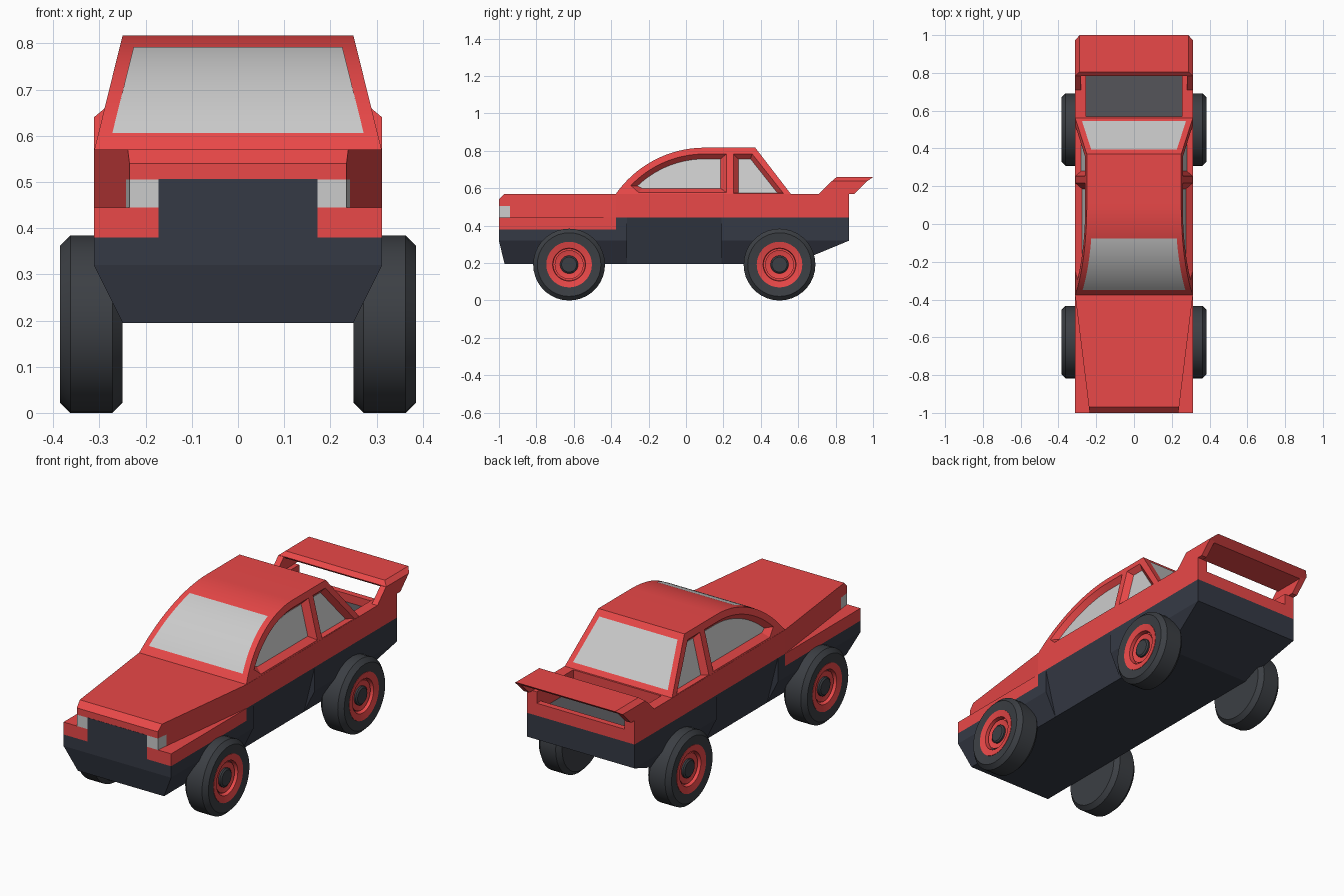
import bpy, bmesh
from math import sin, cos, pi, radians

if "Cube" in bpy.data.objects:
    bpy.data.objects.remove(bpy.data.objects["Cube"])


def material(name, rgb):
    m = bpy.data.materials.new(name)
    m.diffuse_color = (*rgb, 1)
    m.use_nodes = True
    m.node_tree.nodes["Principled BSDF"].inputs["Base Color"].default_value = m.diffuse_color
    return m


RED = material("red_paint", (0.82, 0.065, 0.065))
DARK = material("dark_plastic", (0.036, 0.042, 0.06))
TYRE = material("tyre_rubber", (0.045, 0.05, 0.058))
BED = material("bed_grey", (0.09, 0.09, 0.1))


def loft(name, loops, mat=None, caps=True):
    """Skin equal-length loops of points, capping both ends."""
    bm = bmesh.new()
    rings = [[bm.verts.new(p) for p in loop] for loop in loops]
    n = len(rings[0])
    for a, b in zip(rings, rings[1:]):
        for i in range(n if caps else n - 1):
            j = (i + 1) % n
            bm.faces.new((a[i], a[j], b[j], b[i]))
    if caps:
        bm.faces.new(rings[0])
        bm.faces.new(rings[-1])
    bmesh.ops.recalc_face_normals(bm, faces=bm.faces)
    me = bpy.data.meshes.new(name)
    bm.to_mesh(me)
    bm.free()
    ob = bpy.data.objects.new(name, me)
    bpy.context.collection.objects.link(ob)
    if mat:
        me.materials.append(mat)
    return ob


def prism(name, profile, width, mat=None):
    """Side profile (y, z) spread to +-width(y, z)."""
    return loft(name, [[(s * width(y, z), y, z) for y, z in profile] for s in (-1, 1)], mat)


def box(name, x, y0, y1, z0, z1, mat=None):
    return prism(name, [(y0, z0), (y0, z1), (y1, z1), (y1, z0)], lambda y, z: x, mat)


def activate(ob):
    bpy.ops.object.select_all(action='DESELECT')
    ob.select_set(True)
    bpy.context.view_layer.objects.active = ob


def smooth(ob):
    activate(ob)
    bpy.ops.object.shade_smooth_by_angle(angle=radians(25))


def cut(ob, cutter):
    cutter.hide_render = True
    mod = ob.modifiers.new("cut", 'BOOLEAN')
    mod.operation, mod.solver, mod.object = 'DIFFERENCE', 'EXACT', cutter
    activate(ob)
    bpy.ops.object.modifier_apply(modifier=mod.name)
    bpy.data.objects.remove(cutter)


W = 0.312
full = lambda y, z: W
taper = lambda y, z: 0.25 + (W - 0.25) * (z - 0.195) / 0.125
sill_w = lambda y, z: 0.25 + (W - 0.25) * (z - 0.195) / 0.25
bonnet_w = lambda y, z: 0.235 + (W - 0.235) * (y + 1) / 0.625
wall = lambda y, z: 0.311 - 0.247 * (z - 0.57)

# dark chassis: front and rear with tapered undersides, sloping sills between
prism("chassis_front", [(-1, .32), (-1, .38), (-.375, .38), (-.375, .445), (-.315, .445), (-.315, .32)], full, DARK)
prism("chassis_front_lower", [(-1, .32), (-.97, .195), (-.315, .195), (-.315, .32)], taper, DARK)
prism("side_sills", [(-.315, .195), (-.315, .445), (.19, .445), (.19, .195)], sill_w, DARK)
box("chassis_rear", W, .19, .872, .32, .445, DARK)
prism("chassis_rear_lower", [(.19, .32), (.19, .195), (.57, .195), (.872, .32)], taper, DARK)

# front end
box("front_bumper", W, -1, -.375, .38, .445, RED)
prism("bonnet", [(-1, .505), (-1, .54), (-.97, .57), (-.375, .57), (-.375, .445), (-.94, .445), (-.94, .505)],
      bonnet_w, RED)
prism("headlights", [(-1, .445), (-1, .505), (-.94, .505), (-.94, .445)], bonnet_w)
box("grille", .172, -1.001, -.95, .38, .506, DARK)

# main body with a sunken load bed and a low tail edge
body = box("body", W, -.375, .872, .445, .57, RED)
cut(body, box("bed_cutter", .255, .57, .84, .465, .65))
cut(body, box("tail_cutter", .255, .83, .92, .51, .65))
box("bed_floor", .255, .568, .842, .458, .467, BED)


def arc(r, a0, a1, n):
    """Windscreen arc, angles in degrees forward from the roof top."""
    return [(.1 - r * sin(radians(a0 + (a1 - a0) * i / n)),
             .237 + r * cos(radians(a0 + (a1 - a0) * i / n))) for i in range(n + 1)]


# cabin shell
cabin = prism("cabin", [(.56, .57), (.37, .817)] + arc(.58, 0, 54.97, 24), wall, RED)

# recessed side windows: (outer outline, glass outline)
windows = {
    "door_window": ([(.22, .574), (.22, .787)] + arc(.55, 0, 46.7, 16) + [(-.255, .574)],
                    [(.185, .6), (.185, .757)] + arc(.52, 0, 43.8, 16) + [(-.235, .6)]),
    "quarter_window": ([(.25, .573), (.25, .787), (.355, .787), (.525, .573)],
                       [(.28, .576), (.28, .757), (.345, .757), (.488, .576)]),
}
for name, (outer, inner) in windows.items():
    for side, s in (("left", -1), ("right", 1)):
        ring = lambda loop, d: [(s * (wall(y, z) - d), y, z) for y, z in loop]
        cut(cabin, loft("window_cutter", [ring(outer, -.004), ring(inner, .03)]))
        loft(f"{name}_{side}", [ring(inner, .028), ring(inner, .045)])
smooth(cabin)


# windscreen and rear glass lie just above the shell
def glass(name, line):
    return loft(name, [[(s * (wall(y, z) - .03), y, z) for s in (-1, 1)] for y, z in line], caps=False)


smooth(glass("windscreen", arc(.582, 17.6, 50.6, 16)))
glass("rear_window", [(.394, .79), (.544, .595)])

# rear spoiler: end plates and chamfered wing
for side, s in (("left", -1), ("right", 1)):
    plate = [(.71, .57), (.78, .64), (.97, .64), (.90, .57)]
    loft(f"spoiler_plate_{side}", [[(s * x, y, z) for y, z in plate] for x in (.28, W)], RED)
loft("spoiler_wing", [[(-x, y0, z), (x, y0, z), (x, y1, z), (-x, y1, z)]
                      for x, y0, y1, z in ((W, .79, .958, .63), (W, .783, .972, .64), (.288, .805, 1, .66))], RED)


# wheels: turned profiles of (radius, x)
def turned(name, profile, s, yc, mat, n=36):
    smooth(loft(name, [[(s * x, yc + r * cos(2 * pi * i / n), .192 + r * sin(2 * pi * i / n))
                        for i in range(n)] for r, x in profile], mat))


for end, yc in (("front", -.625), ("rear", .5)):
    for side, s in (("left", -1), ("right", 1)):
        tag = f"{end}_{side}"
        turned("tyre_" + tag, [(.17, .25), (.192, .272), (.192, .363), (.17, .385),
                               (.12, .38), (.12, .34)], s, yc, TYRE)
        turned("rim_" + tag, [(.122, .35), (.122, .382), (.088, .375), (.085, .345)], s, yc, RED)
        turned("rim_ring_" + tag, [(.086, .34), (.086, .35)], s, yc, TYRE)
        turned("rim_centre_" + tag, [(.077, .345), (.077, .364), (.05, .357)], s, yc, RED)
        turned("hub_" + tag, [(.048, .34), (.048, .366), (.04, .372)], s, yc, TYRE)
